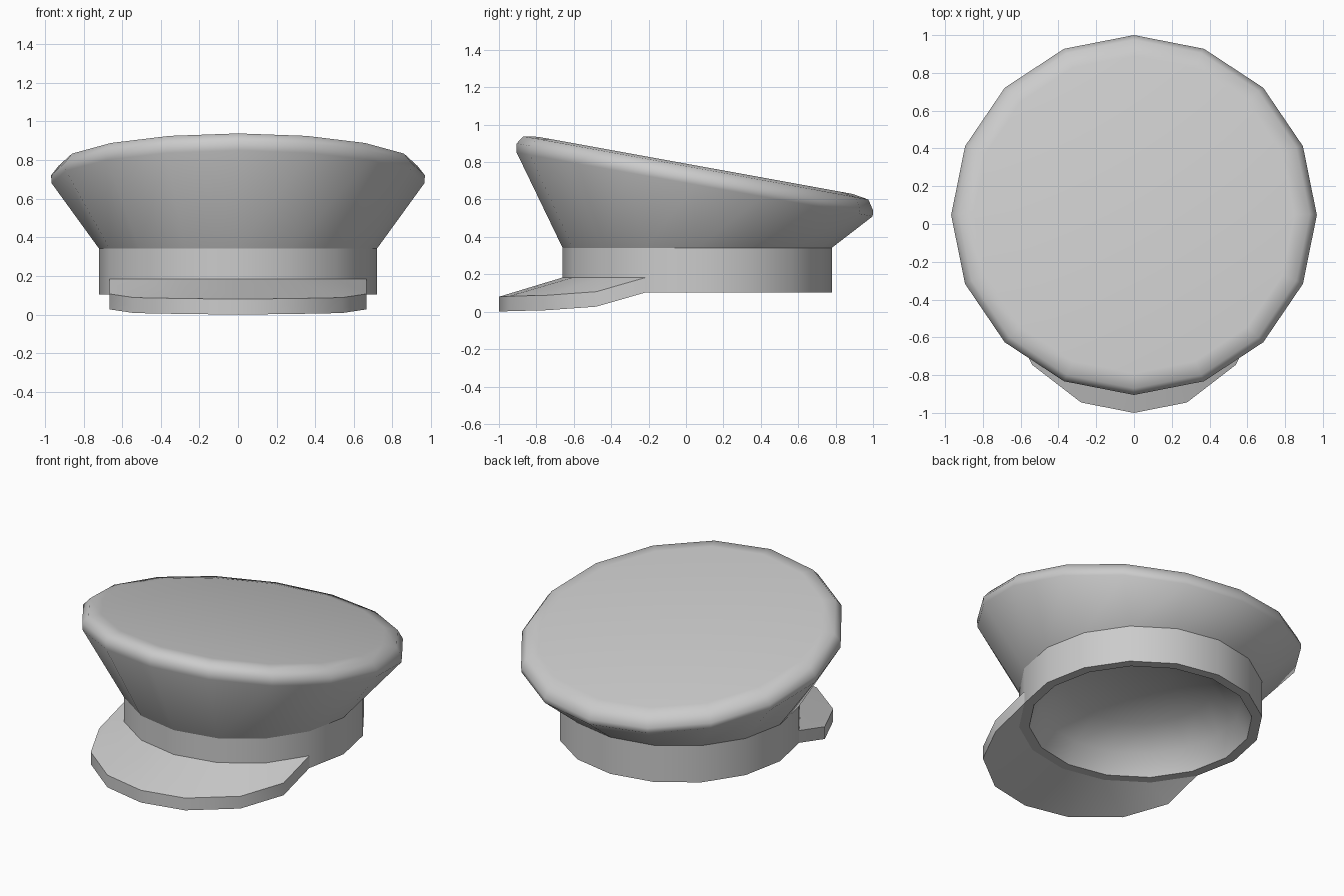
import bpy
import bmesh
from math import sin, cos, pi, radians

if "Cube" in bpy.data.objects:
    bpy.data.objects.remove(bpy.data.objects["Cube"])

SIDES = 16


def ring(bm, rx, y_front, y_back, z_front, z_back):
    """Tilted oval loop; the first vertex is at the front (-y)."""
    verts = []
    for i in range(SIDES):
        t = 2 * pi * i / SIDES
        k = (1 - cos(t)) / 2
        verts.append(bm.verts.new((rx * sin(t),
                                   y_front + (y_back - y_front) * k,
                                   z_front + (z_back - z_front) * k)))
    return verts


def loft(bm, specs, cap_first=False, cap_last=False):
    """Bridge loops in order (upward order faces outward)."""
    rings = [ring(bm, *s) for s in specs]
    for a, b in zip(rings, rings[1:]):
        for i in range(SIDES):
            j = (i + 1) % SIDES
            bm.faces.new((a[i], a[j], b[j], b[i]))
    if cap_first:
        bm.faces.new(rings[0][::-1])
    if cap_last:
        bm.faces.new(rings[-1])


def finish(name, bm, angle):
    mesh = bpy.data.meshes.new(name)
    bm.to_mesh(mesh)
    bm.free()
    obj = bpy.data.objects.new(name, mesh)
    bpy.context.collection.objects.link(obj)
    bpy.ops.object.select_all(action='DESELECT')
    obj.select_set(True)
    bpy.context.view_layer.objects.active = obj
    bpy.ops.object.shade_smooth_by_angle(angle=radians(angle))
    return obj


# Head band: bottom rim, outer wall
bm = bmesh.new()
loft(bm, [(0.66, -0.60, 0.72, 0.103, 0.103),
          (0.72, -0.66, 0.78, 0.103, 0.103),
          (0.72, -0.66, 0.78, 0.342, 0.342)])
finish("head_band", bm, 30)

# Lining: smooth shallow dome inside the band
bm = bmesh.new()
dome = [(0.66 * cos(a), 0.06 - 0.66 * cos(a), 0.06 + 0.66 * cos(a),
         0.103 + 0.30 * sin(a), 0.103 + 0.30 * sin(a))
        for a in (radians(75), radians(50), radians(25), 0)]
loft(bm, dome)
bm.verts.ensure_lookup_table()
bm.faces.new([bm.verts[i] for i in range(SIDES)][::-1])
bmesh.ops.recalc_face_normals(bm, faces=bm.faces)
bm.normal_update()
bm.faces.ensure_lookup_table()
if bm.faces[-1].normal.z > 0:
    bmesh.ops.reverse_faces(bm, faces=bm.faces)
finish("lining", bm, 60)

# Crown: flared outer shell with rounded rim and slanted flat top
bm = bmesh.new()
loft(bm, [(0.72, -0.66, 0.78, 0.342, 0.342),
          (0.965, -0.905, 0.998, 0.85, 0.51),
          (0.968, -0.905, 1.0, 0.90, 0.542),
          (0.93, -0.87, 0.975, 0.938, 0.60),
          (0.85, -0.79, 0.89, 0.935, 0.63)], cap_last=True)
finish("crown", bm, 55)

# Visor: slab between the front of the band and an outer curve
outer_half = [(0.0, -1.0, 0.08), (0.28, -0.945, 0.083),
              (0.54, -0.745, 0.088), (0.665, -0.48, 0.107)]
inner_half = [(0.72 * sin(i * pi / 8), 0.06 - 0.72 * cos(i * pi / 8), 0.183)
              for i in range(4)]


def mirrored(half):
    return [(-x, y, z) for x, y, z in half[:0:-1]] + half


bm = bmesh.new()
loops = []
for pts, drop in ((inner_half, 0), (outer_half, 0),
                  (outer_half, 0.08), (inner_half, 0.08)):
    loops.append([bm.verts.new((x, y, z - drop)) for x, y, z in mirrored(pts)])
for a, b in zip(loops, loops[1:]):
    for i in range(len(a) - 1):
        bm.faces.new((a[i], b[i], b[i + 1], a[i + 1]))
for end in (0, -1):
    bm.faces.new([l[end] for l in loops])
bmesh.ops.recalc_face_normals(bm, faces=bm.faces)
# Make sure the top of the visor faces up
bm.faces.ensure_lookup_table()
bm.normal_update()
if bm.faces[2].normal.z < 0:
    bmesh.ops.reverse_faces(bm, faces=bm.faces)
finish("visor", bm, 30)
